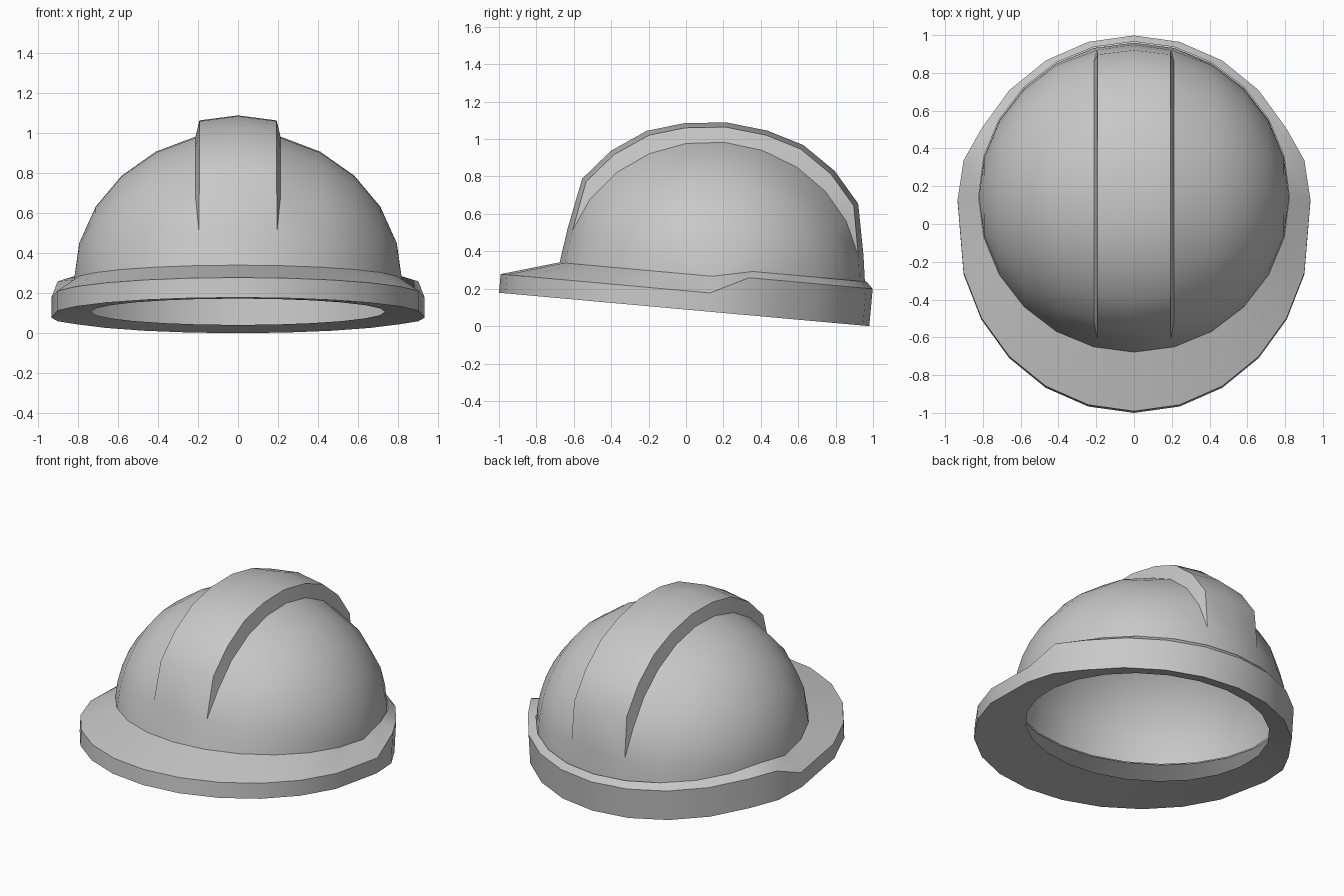
import bpy, bmesh
from math import sin, cos, radians
from mathutils import Matrix, Vector

if "Cube" in bpy.data.objects:
    bpy.data.objects.remove(bpy.data.objects["Cube"])

SIDES = 24
STEP = radians(15)
RADIUS, HEIGHT = 0.822, 0.755
CENTRE_Y, BASE_Z = 0.135, 0.18
TILT = Matrix.Translation((0, -0.01, 0.0893)) @ Matrix.Rotation(radians(-5.15), 4, 'X')

# Raised ridge profile: distance from the middle and height, from low to crown
RIDGE = [(0.741, 0.467), (0.6, 0.63), (0.42, 0.753), (0.223, 0.812), (0, 0.836)]

grey = bpy.data.materials.new("plain_grey")
grey.use_nodes = True
grey.diffuse_color = (0.58, 0.58, 0.58, 1)
grey.node_tree.nodes["Principled BSDF"].inputs["Base Color"].default_value = (0.58, 0.58, 0.58, 1)


def finish(name, rows, closed, inward=False):
    """Skin rows of points into one tilted, smooth-shaded object."""
    bm = bmesh.new()
    grid = [[bm.verts.new(TILT @ Vector(p)) for p in row] for row in rows]
    count = len(rows[0])
    for low, high in zip(grid, grid[1:]):
        for i in range(count if closed else count - 1):
            j = (i + 1) % count
            quad = (low[i], low[j], high[j], high[i])
            bm.faces.new(quad[::-1] if inward else quad)
    bmesh.ops.remove_doubles(bm, verts=bm.verts, dist=0.0005)
    bmesh.ops.dissolve_degenerate(bm, edges=bm.edges, dist=0.0005)
    mesh = bpy.data.meshes.new(name)
    bm.to_mesh(mesh)
    bm.free()
    mesh.materials.append(grey)
    obj = bpy.data.objects.new(name, mesh)
    bpy.context.collection.objects.link(obj)
    bpy.ops.object.select_all(action='DESELECT')
    obj.select_set(True)
    bpy.context.view_layer.objects.active = obj
    bpy.ops.object.shade_smooth_by_angle(angle=radians(42))


def dome_point(col, row):
    a, t = col * STEP, row * STEP
    return RADIUS * sin(a), RADIUS * cos(a) * cos(t), HEIGHT * cos(a) * sin(t)


def ridge_point(col, row):
    if not 2 <= row <= 10:
        return dome_point(col, row)
    y, z = RIDGE[min(row, 12 - row) - 2]
    shrink = 0.97 if col else 1
    return 0.193 * col, (y if row < 6 else -y) * shrink, z * shrink


def place(points, scale):
    return [(x * scale, y * scale + CENTRE_Y, z * scale + BASE_Z) for x, y, z in points]


# Outer shell: half ellipsoid with a broad raised ridge from front to back
shell = []
for row in range(13):
    left = [dome_point(c, row) for c in range(-6, 0)]
    right = [dome_point(c, row) for c in range(1, 7)]
    if row in (1, 11):     # the ridge narrows to its tips
        x, y, z = right[0]
        left[-1], right[0] = (-0.92 * x, y, z), (0.92 * x, y, z)
        top = [left[-1], dome_point(0, row), right[0]]
    else:
        top = [ridge_point(c, row) for c in (-1, 0, 1)]
    shell.append(place(left + top + right, 1))
finish("helmet_shell", shell, False)

# Thin domed lining just under the shell
finish("inner_lining", [place([dome_point(c, row) for c in range(-6, 7)], 0.988)
                        for row in range(13)], False, True)


# Brim: underside, outer wall and sloping top, stepped up at the back
def ring(radius, z_front, z_back):
    points = []
    for k in range(SIDES):
        back = k <= 5 or k >= 19
        points.append((radius * sin(k * STEP), radius * cos(k * STEP) + CENTRE_Y,
                       z_back if back else z_front))
    return points


def outer_ring(z_front, z_back):
    points = []
    for k, (x, y, z) in enumerate(ring(0.934, z_front, z_back)):
        y = 0.994 * cos(k * STEP)
        if k in (5, 19):
            y = 0.33
        if k in (6, 18):
            y = 0.13
        points.append((x, y, z))
    return points


finish("brim", [ring(0.735, 0.03, 0.03), outer_ring(0, 0), outer_ring(0.1, 0.2),
                ring(0.823, 0.19, 0.235)], True, True)
